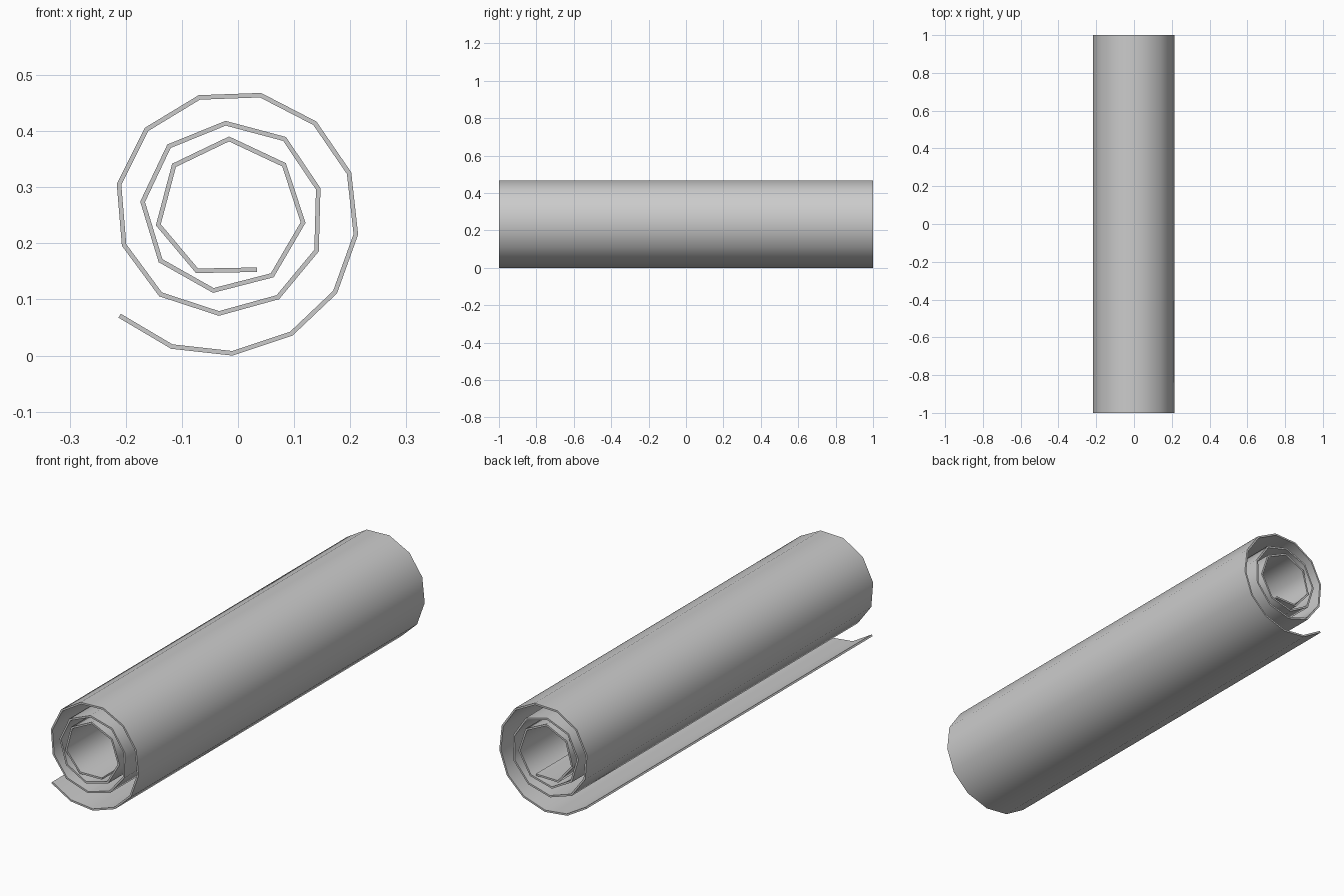
import bpy, bmesh
from mathutils import Vector

if "Cube" in bpy.data.objects:
    bpy.data.objects.remove(bpy.data.objects["Cube"])

# Spiral centreline of the rolled sheet (x, z), outer loose edge to inner end
PATH = [(-.211, .073), (-.118, .018), (-.010, .006), (.095, .041), (.173, .115),
        (.210, .218), (.198, .327), (.137, .416), (.040, .466), (-.069, .462),
        (-.163, .405), (-.212, .307), (-.203, .199), (-.138, .111), (-.034, .077),
        (.071, .106), (.140, .189), (.143, .299), (.083, .388), (-.022, .416),
        (-.123, .375), (-.170, .276), (-.138, .171), (-.044, .118), (.061, .145),
        (.116, .239), (.082, .342), (-.016, .388), (-.114, .341), (-.142, .235),
        (-.073, .153), (.034, .155)]
HALF_LENGTH = 1.0
HALF_THICK = 0.004


def mitred_pair(pts, i):
    """Both sheet surfaces at point i, mitred at the corners."""
    a = (pts[i] - pts[i - 1]).normalized() if i > 0 else None
    b = (pts[i + 1] - pts[i]).normalized() if i < len(pts) - 1 else None
    a, b = a or b, b or a
    na, nb = Vector((a.y, -a.x)), Vector((b.y, -b.x))
    n = (na + nb).normalized()
    off = n * (HALF_THICK / n.dot(na))
    return pts[i] + off, pts[i] - off


# Rolled sheet: thick spiral strip extruded along y
pts = [Vector(p) for p in PATH]
pairs = [mitred_pair(pts, i) for i in range(len(pts))]
low = min(p.y for pair in pairs for p in pair)
bm = bmesh.new()
rings = []
for outer, inner in pairs:
    corners = ((outer, -1), (outer, 1), (inner, 1), (inner, -1))
    rings.append([bm.verts.new((p.x, s * HALF_LENGTH, p.y - low)) for p, s in corners])
for r, q in zip(rings, rings[1:]):
    for k in range(4):
        m = (k + 1) % 4
        bm.faces.new((r[k], r[m], q[m], q[k]))
bm.faces.new(rings[0])
bm.faces.new(rings[-1])
bmesh.ops.recalc_face_normals(bm, faces=bm.faces)

# Smooth around the roll, crisp along the cut edges
for f in bm.faces:
    f.smooth = True
for e in bm.edges:
    e.smooth = e.calc_face_angle(0) < 1.15

mesh = bpy.data.meshes.new("rolled_mat")
bm.to_mesh(mesh)
bm.free()
bpy.context.collection.objects.link(bpy.data.objects.new("rolled_mat", mesh))
